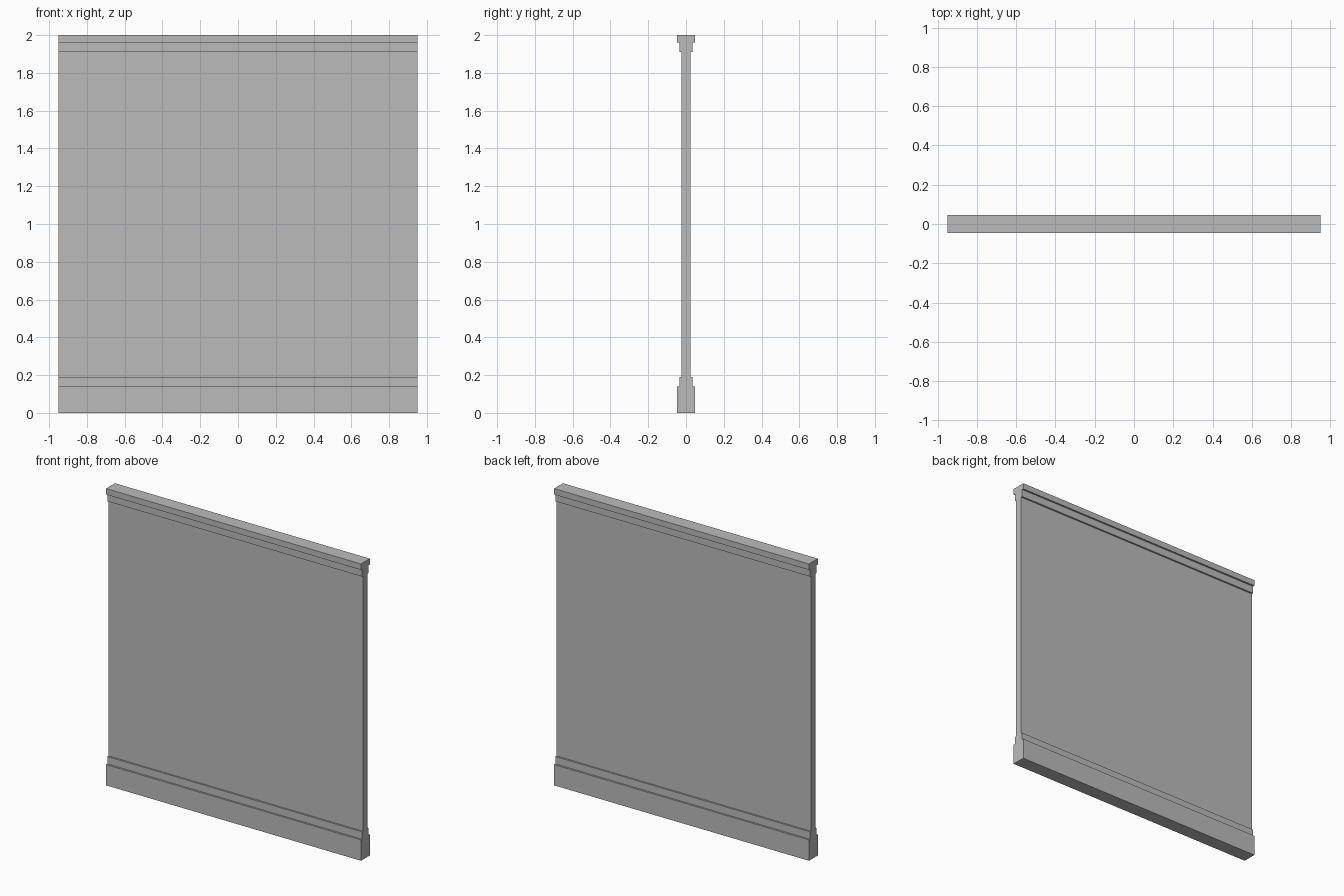
import bpy
import bmesh

cube = bpy.data.objects.get("Cube")
if cube:
    bpy.data.objects.remove(cube, do_unlink=True)

HALF_LENGTH = 0.95

# Plain grey for the whole wall
grey = bpy.data.materials.new("plain grey")
grey.use_nodes = True
colour = (0.5, 0.5, 0.5, 1)
grey.diffuse_color = colour
grey.node_tree.nodes["Principled BSDF"].inputs["Base Color"].default_value = colour

# Stepped layers from the floor up: (half thickness, top height)
layers = [
    (0.047, 0.14),   # skirting board
    (0.035, 0.19),   # skirting lip
    (0.024, 1.91),   # wall panel
    (0.035, 1.96),   # cornice lip
    (0.047, 2.0),    # cornice
]

# Half of the cross-section, then its mirror image
half = []
bottom = 0
for thickness, top in layers:
    half += [(thickness, bottom), (thickness, top)]
    bottom = top
section = half + [(-y, z) for y, z in reversed(half)]

# Run the cross-section along the length of the wall
bm = bmesh.new()
end = bm.faces.new([bm.verts.new((-HALF_LENGTH, y, z)) for y, z in section])
run = bmesh.ops.extrude_face_region(bm, geom=[end], use_keep_orig=True)
moved = [v for v in run["geom"] if isinstance(v, bmesh.types.BMVert)]
bmesh.ops.translate(bm, verts=moved, vec=(2 * HALF_LENGTH, 0, 0))
bmesh.ops.recalc_face_normals(bm, faces=bm.faces)

mesh = bpy.data.meshes.new("moulded_wall")
bm.to_mesh(mesh)
bm.free()
mesh.materials.append(grey)
wall = bpy.data.objects.new("moulded_wall", mesh)
bpy.context.collection.objects.link(wall)
